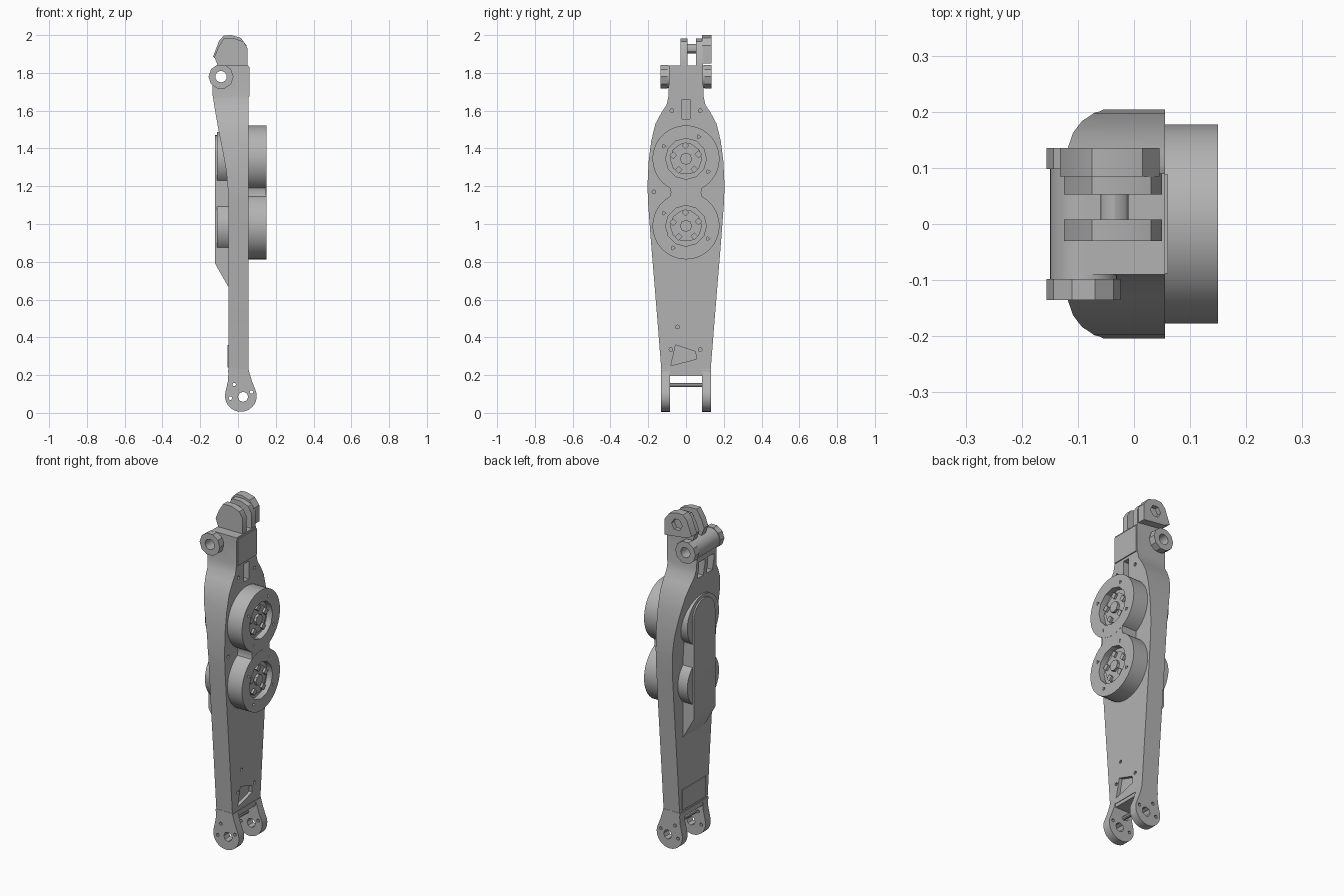
import bpy, bmesh
from math import sin, cos, pi, radians

cube = bpy.data.objects.get("Cube")
if cube:
    bpy.data.objects.remove(cube, do_unlink=True)

grey = bpy.data.materials.new("machined grey")
grey.use_nodes = True
grey.diffuse_color = (0.45, 0.45, 0.45, 1)
grey.node_tree.nodes["Principled BSDF"].inputs["Base Color"].default_value = (0.45, 0.45, 0.45, 1)


def prism(name, pts, axis, lo, hi):
    """Extrude a profile: (y, z) points along x, or (x, z) points along y."""
    bm = bmesh.new()
    def place(p, d):
        return (d, p[0], p[1]) if axis == "x" else (p[0], d, p[1])
    a = [bm.verts.new(place(p, lo)) for p in pts]
    b = [bm.verts.new(place(p, hi)) for p in pts]
    bm.faces.new(a)
    bm.faces.new(b)
    for i in range(len(pts)):
        j = (i + 1) % len(pts)
        bm.faces.new((a[i], a[j], b[j], b[i]))
    bmesh.ops.recalc_face_normals(bm, faces=bm.faces)
    mesh = bpy.data.meshes.new(name)
    bm.to_mesh(mesh)
    bm.free()
    mesh.materials.append(grey)
    ob = bpy.data.objects.new(name, mesh)
    bpy.context.collection.objects.link(ob)
    return ob


def arc(u, v, r, n=40, start=0, sweep=360):
    steps = n if sweep == 360 else n - 1
    angles = [radians(start + sweep * i / steps) for i in range(n)]
    return [(u + r * cos(t), v + r * sin(t)) for t in angles]


def disc(name, axis, u, v, r, lo, hi, n=40):
    return prism(name, arc(u, v, r, n), axis, lo, hi)


def box(name, y0, y1, z0, z1, x0, x1):
    return prism(name, [(y0, z0), (y1, z0), (y1, z1), (y0, z1)], "x", x0, x1)


def combine(ob, tool, operation="DIFFERENCE"):
    mod = ob.modifiers.new("cut", "BOOLEAN")
    mod.object, mod.operation, mod.solver = tool, operation, "EXACT"
    bpy.context.view_layer.objects.active = ob
    bpy.ops.object.modifier_apply(modifier=mod.name)
    bpy.data.objects.remove(tool, do_unlink=True)


# Main arm: face outline crossed with side profile
half = [(0.13, 0.22), (0.152, 0.5), (0.185, 0.9), (0.2, 1.1), (0.204, 1.2), (0.198, 1.33),
        (0.184, 1.44), (0.162, 1.53), (0.13, 1.59), (0.103, 1.63), (0.092, 1.68), (0.09, 1.84)]
arm = prism("main_arm", half + [(-y, z) for y, z in reversed(half)], "x", -0.3, 0.3)
side = [(0.055, 0.22), (0.055, 1.84), (-0.09, 1.84), (-0.135, 1.76), (-0.134, 1.68),
        (-0.118, 1.58), (-0.1, 1.48), (-0.08, 1.38), (-0.062, 1.28), (-0.053, 1.18), (-0.05, 1.08), (-0.05, 0.22)]
combine(arm, prism("side_profile", side, "y", -0.3, 0.3), "INTERSECT")
combine(arm, disc("pivot_bore", "y", -0.09, 1.78, 0.03, -0.3, 0.3))
combine(arm, box("top_slot", -0.022, 0.022, 1.555, 1.66, 0.02, 0.1))
for s in (-1, 1):
    combine(arm, box("back_pocket", min(s * 0.015, s * 0.07), max(s * 0.015, s * 0.07), 1.61, 1.71, -0.2, -0.06))
combine(arm, prism("service_window", [(-0.08, 0.25), (0.055, 0.285), (0.05, 0.325), (-0.055, 0.36)], "x", 0.035, 0.1))
for y, z in ((0.075, 0.335), (-0.08, 0.335), (-0.045, 0.455), (-0.17, 1.17), (-0.075, 1.6), (0.075, 1.6)):
    combine(arm, disc("bolt_hole", "x", y, z, 0.01, 0.035, 0.1, 8))

# Slim bracket plate on the neck and a lower trim band
box("neck_plate", -0.088, 0.088, 1.675, 1.83, 0.05, 0.061)
box("lower_band", -0.132, 0.132, 0.215, 0.228, -0.053, 0.058)
box("lower_back_panel", -0.11, 0.11, 0.24, 0.36, -0.055, -0.045)

# Twin motor housings with recessed hubs
for name, z in (("lower", 0.99), ("upper", 1.345)):
    housing = disc(name + "_motor_housing", "x", 0, z, 0.177, 0.03, 0.15, 56)
    combine(housing, disc("recess", "x", 0, z, 0.108, 0.115, 0.2, 12))
    for y, dz in arc(0, 0, 0.135, 4, 60):
        combine(housing, disc("screw_hole", "x", y, z + dz, 0.012, 0.13, 0.2, 3))
    disc(name + "_motor_floor_ring", "x", 0, z, 0.085, 0.1, 0.125, 10)
    disc(name + "_motor_hub", "x", 0, z, 0.032, 0.1, 0.14, 8)
    for i in range(5):
        y, dz = arc(0, 0, 0.07, 5, 20)[i]
        disc(name + "_motor_lug", "x", y, z + dz, 0.02, 0.1, 0.138, 4)
    # Rear bearing cap on the opposite face
    disc(name + "_rear_cap", "x", 0, z - 0.005, 0.148, -0.112, -0.04, 40)
waist = [(0.105, 1.09), (0.085, 1.14), (0.08, 1.167), (0.085, 1.195), (0.105, 1.245)]
waist += [(0, 1.23)] + [(-y, z) for y, z in reversed(waist)] + [(0, 1.1)]
prism("housing_waist", waist, "x", 0.05, 0.149)

# Rear spine cover: rounded top, wedge bottom
cover = prism("rear_cover", [(-0.1, 0.64), (0.1, 0.64)] + arc(0, 1.37, 0.1, 17, 0, 180), "x", -0.3, -0.03)
wedge = [(-0.03, 0.64), (-0.03, 1.6), (-0.121, 1.6), (-0.121, 0.79), (-0.05, 0.665)]
combine(cover, prism("cover_profile", wedge, "y", -0.3, 0.3), "INTERSECT")

# Lower fork: two bored lugs, bridge and cross pin
lug = [(0.055, 0.23), (-0.05, 0.23), (-0.053, 0.17)] + arc(0.015, 0.09, 0.084, 19, 165, 210) + [(0.075, 0.165)]
for name, lo, hi in (("front", -0.132, -0.084), ("back", 0.084, 0.132)):
    fork = prism(name + "_fork_lug", lug, "y", lo, hi)
    combine(fork, disc("fork_bore", "y", 0.027, 0.085, 0.027, -0.3, 0.3, 8))
    for x, z in ((-0.04, 0.078), (-0.02, 0.15), (0.072, 0.11)):
        combine(fork, disc("fork_hole", "y", x, z, 0.01, -0.3, 0.3, 6))
box("fork_bridge", -0.13, 0.13, 0.195, 0.23, -0.05, 0.055)
disc("fork_cross_pin", "y", 0.0, 0.148, 0.012, -0.1, 0.1, 10)

# Upper pivot tube with collars
for name, r, lo, hi, n in (("pivot_tube", 0.06, -0.124, 0.128, 32),
                           ("front_pivot_collar", 0.066, -0.135, -0.098, 10),
                           ("back_pivot_collar", 0.066, 0.098, 0.135, 10)):
    tube = disc(name, "y", -0.09, 1.78, r, lo, hi, n)
    combine(tube, disc("tube_bore", "y", -0.09, 1.78, 0.03, -0.3, 0.3, 16))

# Top clevis: inner lugs, outer cheek and pin
clevis = [(0.05, 1.82), (0.05, 1.93), (0.03, 1.965), (-0.02, 1.983), (-0.075, 1.983), (-0.105, 1.935), (-0.125, 1.885), (-0.1, 1.82)]
cheek = [(0.045, 1.85), (0.045, 1.945), (0.015, 1.985), (-0.035, 2.0), (-0.075, 1.998), (-0.1, 1.97), (-0.132, 1.885), (-0.1, 1.868)]
prism("front_clevis_lug", clevis, "y", -0.03, 0.008)
prism("back_clevis_lug", clevis, "y", 0.053, 0.09)
outer = prism("clevis_cheek", cheek, "y", 0.085, 0.135)
combine(outer, disc("cheek_bore", "y", -0.035, 1.93, 0.035, 0.11, 0.3, 6))
disc("clevis_pin", "y", -0.035, 1.928, 0.025, -0.02, 0.1, 12)

# Smooth round surfaces, keep hard edges
for ob in bpy.context.scene.objects:
    ob.select_set(ob.type == "MESH")
    if ob.type == "MESH":
        bpy.context.view_layer.objects.active = ob
bpy.ops.object.shade_smooth_by_angle(angle=radians(30))
